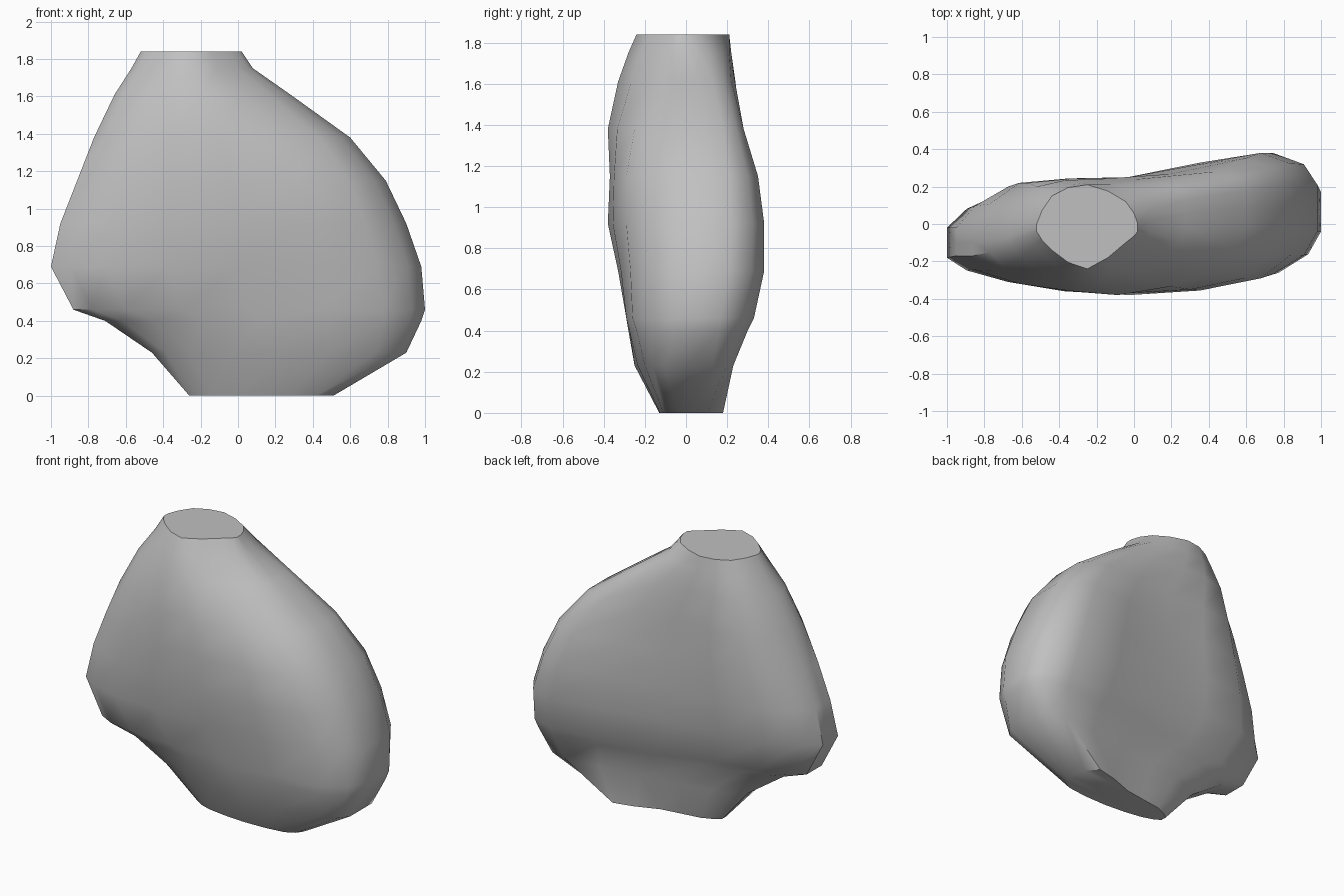
import bpy
import bmesh
from math import radians
from mathutils import Vector

cube = bpy.data.objects.get("Cube")
if cube:
    bpy.data.objects.remove(cube, do_unlink=True)


def make_material(name, color):
    mat = bpy.data.materials.new(name)
    mat.use_nodes = True
    mat.diffuse_color = color
    mat.node_tree.nodes["Principled BSDF"].inputs["Base Color"].default_value = color
    return mat


# Horizontal slices in hundredths, from the base to the top:
# height, (left x, right x), left rim y (front, back), right rim y (front, back),
# front face y at three stations, back face y at the same stations
SLICES = [
    (0, (-26, 51), (-5, -1), (-4, 1), (-10, -13, -11), (5, 9, 18)),
    (23, (-46, 90), (-11, 0), (-10, 13), (-19, -25, -20), (10, 16, 23)),
    (40, (-71, 98), (-15, -2), (-5, 16), (-24, -28, -24), (9, 19, 30)),
    (46, (-88, 100), (-18, -2), (-4, 17), (-27, -29, -26), (10, 21, 33)),
    (69, (-100, 98), (-18, -2), (-4, 21), (-30, -33, -27), (17, 24, 38)),
    (92, (-95, 90), (-17, -2), (-3, 22), (-31, -38, -29), (20, 25, 38)),
    (115, (-86, 79), (-17, -2), (-2, 21), (-32, -37, -29), (22, 25, 35)),
    (138, (-77, 60), (-15, -2), (-2, 18), (-30, -38, -25), (22, 24, 28)),
    (161, (-66, 28), (-11, -1), (-2, 13), (-24, -33, -17), (20, 24, 22)),
    (175, (-57, 8), (-6, 0), (-3, 6), (-18, -28, -14), (17, 22, 18)),
    (184, (-52, 2), (-4, 0), (-4, 0), (-14, -24, -10), (15, 21, 12)),
]
STATIONS = (0.15, 0.5, 0.88)
STEPS = 2


def catmull(a, b, c, d, t):
    return 0.5 * (2 * b + (c - a) * t + (2 * a - 5 * b + 4 * c - d) * t * t
                  + (3 * b - a - 3 * c + d) * t ** 3)


def slice_outline(height, ends, left, right, front, back):
    """Closed, rounded outline of one slice, kept inside its end limits."""
    lo, hi = ends
    xs = [lo + (hi - lo) * s for s in STATIONS]
    ring = [(lo, left[0]), *zip(xs, front), (hi, right[0]),
            (hi, right[1]), *reversed(list(zip(xs, back))), (lo, left[1])]
    pts = [Vector(p) / 100 for p in ring]
    n = len(pts)
    out = []
    for i in range(n):
        for k in range(STEPS):
            p = catmull(pts[i - 1], pts[i], pts[(i + 1) % n], pts[(i + 2) % n], k / STEPS)
            out.append((min(max(p.x, lo / 100), hi / 100), p.y, height / 100))
    return out


# Boulder: slices lofted together and closed by flat cut ends
bm = bmesh.new()
rings = [[bm.verts.new(p) for p in slice_outline(*s)] for s in SLICES]
count = len(rings[0])
for lower, upper in zip(rings, rings[1:]):
    for i in range(count):
        j = (i + 1) % count
        bm.faces.new((lower[i], lower[j], upper[j], upper[i]))
bm.faces.new(list(reversed(rings[0])))
bm.faces.new(rings[-1])
bmesh.ops.recalc_face_normals(bm, faces=bm.faces)

mesh = bpy.data.meshes.new("boulder")
bm.to_mesh(mesh)
bm.free()
boulder = bpy.data.objects.new("boulder", mesh)
bpy.context.collection.objects.link(boulder)
mesh.materials.append(make_material("stone_grey", (0.53, 0.53, 0.53, 1)))

# Soft stone sides with crisp edges at the cut ends
bpy.ops.object.select_all(action="DESELECT")
boulder.select_set(True)
bpy.context.view_layer.objects.active = boulder
bpy.ops.object.shade_smooth_by_angle(angle=radians(40))
